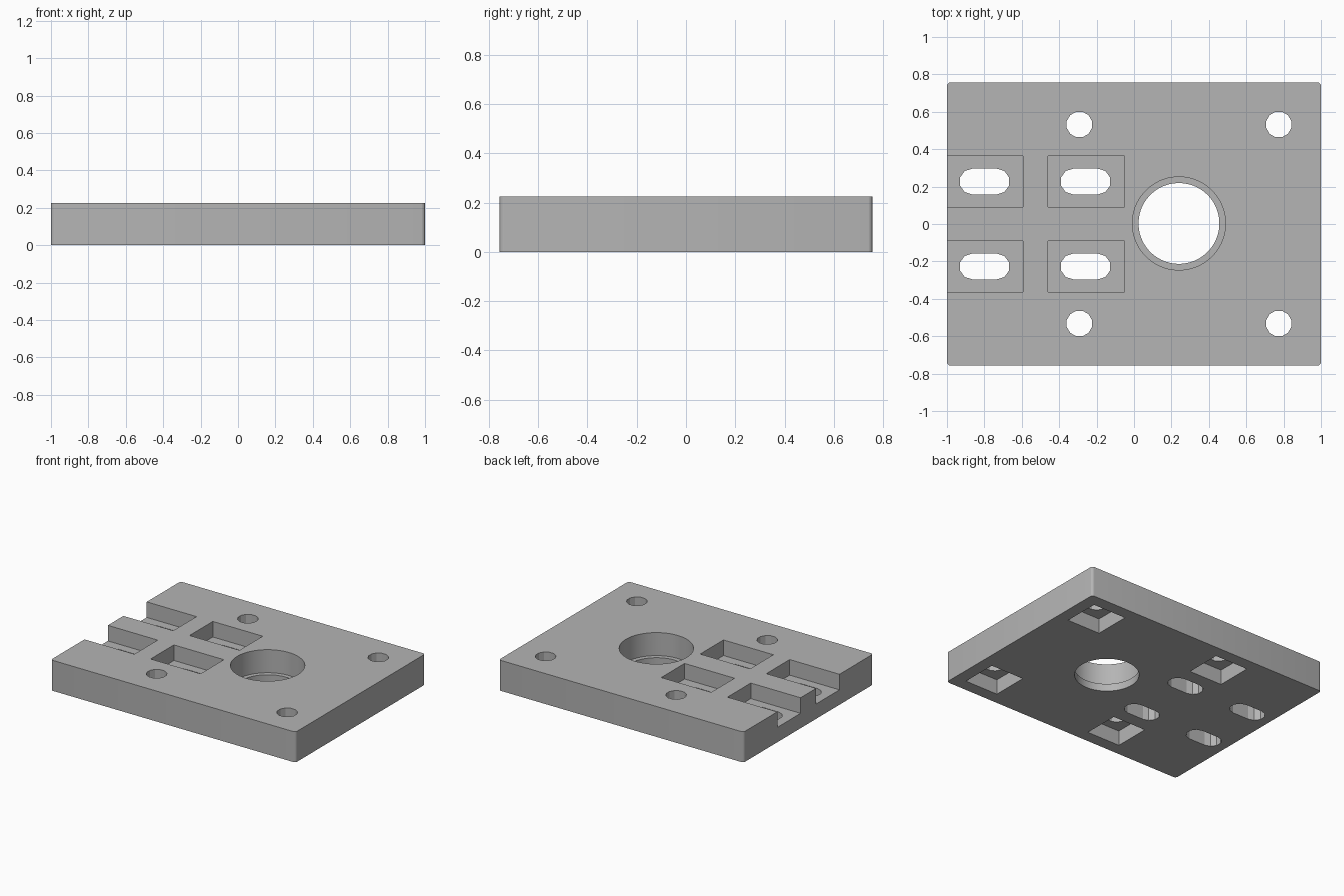
import bpy, bmesh
from math import cos, sin, radians, pi

cube = bpy.data.objects.get("Cube")
if cube:
    bpy.data.objects.remove(cube, do_unlink=True)

HEIGHT = 0.225
POCKET_FLOOR = 0.11
NUT_DEPTH = 0.11
LEDGE = 0.055

grey = bpy.data.materials.new("plain grey")
grey.use_nodes = True
colour = (0.46, 0.46, 0.46, 1)
grey.diffuse_color = colour
grey.node_tree.nodes["Principled BSDF"].inputs["Base Color"].default_value = colour


def arc(cx, cy, r, start, end, steps):
    """Points along an arc, both ends included (degrees)."""
    angles = [radians(start + (end - start) * i / steps) for i in range(steps + 1)]
    return [(cx + r * cos(a), cy + r * sin(a)) for a in angles]


def circle(cx, cy, r, sides):
    half = 180 / sides
    return arc(cx, cy, r, half, 360 - half, sides - 1)


def box(x0, x1, y0, y1):
    return [(x0, y0), (x1, y0), (x1, y1), (x0, y1)]


def slot(cx, cy, half_straight, r):
    return (arc(cx + half_straight, cy, r, -90, 90, 5)
            + arc(cx - half_straight, cy, r, 90, 270, 5))


def prism(name, outline, z0, z1):
    """Extrude a flat outline between two heights."""
    bm = bmesh.new()
    face = bm.faces.new([bm.verts.new((x, y, z0)) for x, y in outline])
    new = bmesh.ops.extrude_face_region(bm, geom=[face])["geom"]
    bmesh.ops.translate(bm, vec=(0, 0, z1 - z0),
                        verts=[v for v in new if isinstance(v, bmesh.types.BMVert)])
    bmesh.ops.recalc_face_normals(bm, faces=bm.faces)
    mesh = bpy.data.meshes.new(name)
    bm.to_mesh(mesh)
    bm.free()
    mesh.materials.append(grey)
    obj = bpy.data.objects.new(name, mesh)
    bpy.context.scene.collection.objects.link(obj)
    return obj


# Plate with small rounded corners
X, Y, R = 1.0, 0.757, 0.02
corners = [(X, Y), (-X, Y), (-X, -Y), (X, -Y)]
outline = []
for i, (x, y) in enumerate(corners):
    cx = x - R if x > 0 else x + R
    cy = y - R if y > 0 else y + R
    outline += arc(cx, cy, R, 90 * i, 90 * i + 90, 4)
plate = prism("mounting_plate", outline, 0, HEIGHT)

cutters = []


def cut(name, outline, z0, z1):
    obj = prism(name, outline, z0, z1)
    obj.hide_render = True
    cutters.append(obj)


LOW, HIGH = -0.1, HEIGHT + 0.1

# Large stepped bore
cut("bore_cutter", circle(0.24, 0.003, 0.216, 64), LOW, HIGH)
cut("counterbore_cutter", circle(0.24, 0.003, 0.249, 64), LEDGE, HIGH)

for side in (-1, 1):
    # Bolt holes with square nut recesses underneath
    for x in (-0.292, 0.774):
        y = side * 0.532
        cut("bolt_hole_cutter", circle(x, y, 0.07, 12), LOW, HIGH)
        cut("nut_recess_cutter", box(x - 0.135, x + 0.135, y - 0.135, y + 0.135),
            LOW, NUT_DEPTH)
    # Open and closed pockets, each with a slotted hole
    y = side * 0.227
    for x0, x1, slot_x in ((-1.1, -0.593, -0.799), (-0.46, -0.052, -0.259)):
        cut("pocket_cutter", box(x0, x1, y - 0.136, y + 0.136), POCKET_FLOOR, HIGH)
        cut("slot_cutter", slot(slot_x, y, 0.066, 0.069), LOW, HIGH)

# Carve the plate, then drop the cutters
for cutter in cutters:
    mod = plate.modifiers.new(cutter.name, "BOOLEAN")
    mod.operation = "DIFFERENCE"
    mod.solver = "EXACT"
    mod.object = cutter
bpy.context.view_layer.update()
graph = bpy.context.evaluated_depsgraph_get()
carved = bpy.data.meshes.new_from_object(plate.evaluated_get(graph))
plate.modifiers.clear()
plate.data = carved
carved.materials.clear()
carved.materials.append(grey)
for poly in carved.polygons:
    poly.material_index = 0
for cutter in cutters:
    bpy.data.objects.remove(cutter, do_unlink=True)

# Smooth only the finely divided bore
bpy.ops.object.select_all(action="DESELECT")
plate.select_set(True)
bpy.context.view_layer.objects.active = plate
bpy.ops.object.shade_smooth_by_angle(angle=pi / 12)
